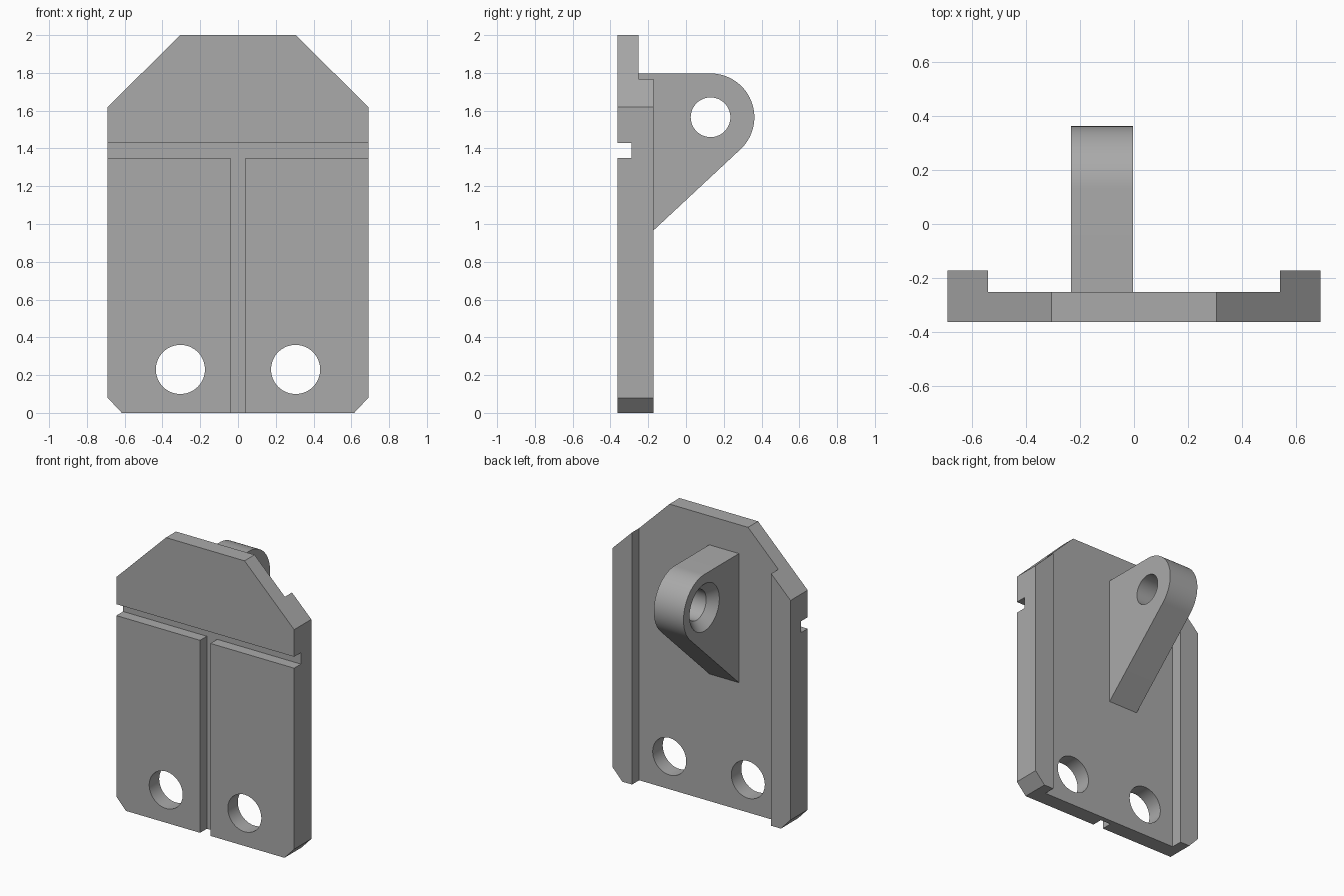
import bpy, bmesh, math
from mathutils import Vector

cube = bpy.data.objects.get("Cube")
if cube:
    bpy.data.objects.remove(cube, do_unlink=True)

FRONT, FACE, RAIL = -0.363, -0.252, -0.173   # depths of front, recessed back, rails
LUG_R, LUG_L = -0.234, -0.004                # side faces of the lug
EYE_Y, EYE_Z, EYE_R = 0.13, 1.565, 0.232     # rounded end of the lug

grey = bpy.data.materials.new("plain grey")
grey.use_nodes = True
colour = (0.4, 0.4, 0.4, 1)
grey.diffuse_color = colour
grey.node_tree.nodes["Principled BSDF"].inputs["Base Color"].default_value = colour


def finish(name, bm):
    bmesh.ops.recalc_face_normals(bm, faces=bm.faces)
    mesh = bpy.data.meshes.new(name)
    bm.to_mesh(mesh)
    bm.free()
    mesh.materials.append(grey)
    obj = bpy.data.objects.new(name, mesh)
    bpy.context.collection.objects.link(obj)
    return obj


def prism(name, points, sweep):
    """Sweep a closed outline of 3D points along a vector."""
    bm = bmesh.new()
    face = bm.faces.new([bm.verts.new(p) for p in points])
    result = bmesh.ops.extrude_face_region(bm, geom=[face], use_keep_orig=True)
    verts = [g for g in result["geom"] if isinstance(g, bmesh.types.BMVert)]
    bmesh.ops.translate(bm, verts=verts, vec=sweep)
    return finish(name, bm)


def box(name, x0, x1, y0, y1, z0, z1):
    return prism(name, [(x0, y0, z0), (x1, y0, z0), (x1, y0, z1), (x0, y0, z1)],
                 Vector((0, y1 - y0, 0)))


def lathe(name, origin, axis, profile, count=64):
    """Closed round solid: profile holds (distance along axis, radius)."""
    bm = bmesh.new()
    turn = Vector(axis).to_track_quat("Z", "Y")
    rings = []
    for d, r in profile:
        angles = [2 * math.pi * i / count for i in range(count)]
        rings.append([bm.verts.new(Vector(origin) + turn @ Vector(
            (r * math.cos(a), r * math.sin(a), d))) for a in angles])
    for a, b in zip(rings, rings[1:]):
        for i in range(count):
            j = (i + 1) % count
            bm.faces.new((a[i], a[j], b[j], b[i]))
    bm.faces.new(rings[0])
    bm.faces.new(rings[-1])
    return finish(name, bm)


def cut(target, cutters):
    bpy.context.view_layer.objects.active = target
    for cutter in cutters:
        cutter.hide_render = True
        mod = target.modifiers.new("cut", "BOOLEAN")
        mod.operation, mod.solver, mod.object = "DIFFERENCE", "EXACT", cutter
        bpy.ops.object.modifier_apply(modifier=mod.name)
        bpy.data.objects.remove(cutter, do_unlink=True)


# Plate with clipped corners, including the full depth of the side rails
half = [(0.615, 0), (0.69, 0.08), (0.69, 1.62), (0.305, 2)]
outline = half + [(-x, z) for x, z in reversed(half)]
plate = prism("back_plate", [(x, FRONT, z) for x, z in outline],
              Vector((0, RAIL - FRONT, 0)))

# Rear channel, front grooves and the two mounting holes
groove = FRONT + 0.075
cutters = [
    box("channel_cutter", -0.54, 0.54, FACE, 0.1, -0.1, 2.1),
    box("cross_groove_cutter", -1, 1, -0.5, groove, 1.35, 1.43),
    box("centre_groove_cutter", -0.04, 0.04, -0.5, groove, -0.1, 1.4),
]
for side in (-1, 1):
    cutters.append(lathe("mount_hole_cutter", (side * 0.305, -0.5, 0.23), (0, 1, 0),
                         [(0, 0.13), (0.5, 0.13)]))
cut(plate, cutters)

# Lug: flat top, rounded eye and sloping underside
root = FACE - 0.01
low = math.radians(-47)
arc = [math.pi / 2 + (low - math.pi / 2) * i / 32 for i in range(33)]
side = [(EYE_Y + EYE_R * math.cos(a), EYE_Z + EYE_R * math.sin(a)) for a in arc]
end_y, end_z = side[-1]
side.append((root, end_z - (end_y - root) / math.tan(-low)))
side.append((root, EYE_Z + EYE_R))
lug = prism("lug", [(LUG_R, y, z) for y, z in side], Vector((LUG_L - LUG_R, 0, 0)))

# Countersunk eye, flared on the right-hand face
cut(lug, [lathe("eye_cutter", (LUG_R, EYE_Y, EYE_Z), (1, 0, 0),
                [(-0.02, 0.185), (0.06, 0.105), (0.4, 0.105)])])

# Smooth round walls, keep edges sharp
bpy.ops.object.select_all(action="DESELECT")
for obj in (plate, lug):
    obj.select_set(True)
bpy.context.view_layer.objects.active = plate
bpy.ops.object.shade_smooth_by_angle(angle=math.radians(30))
